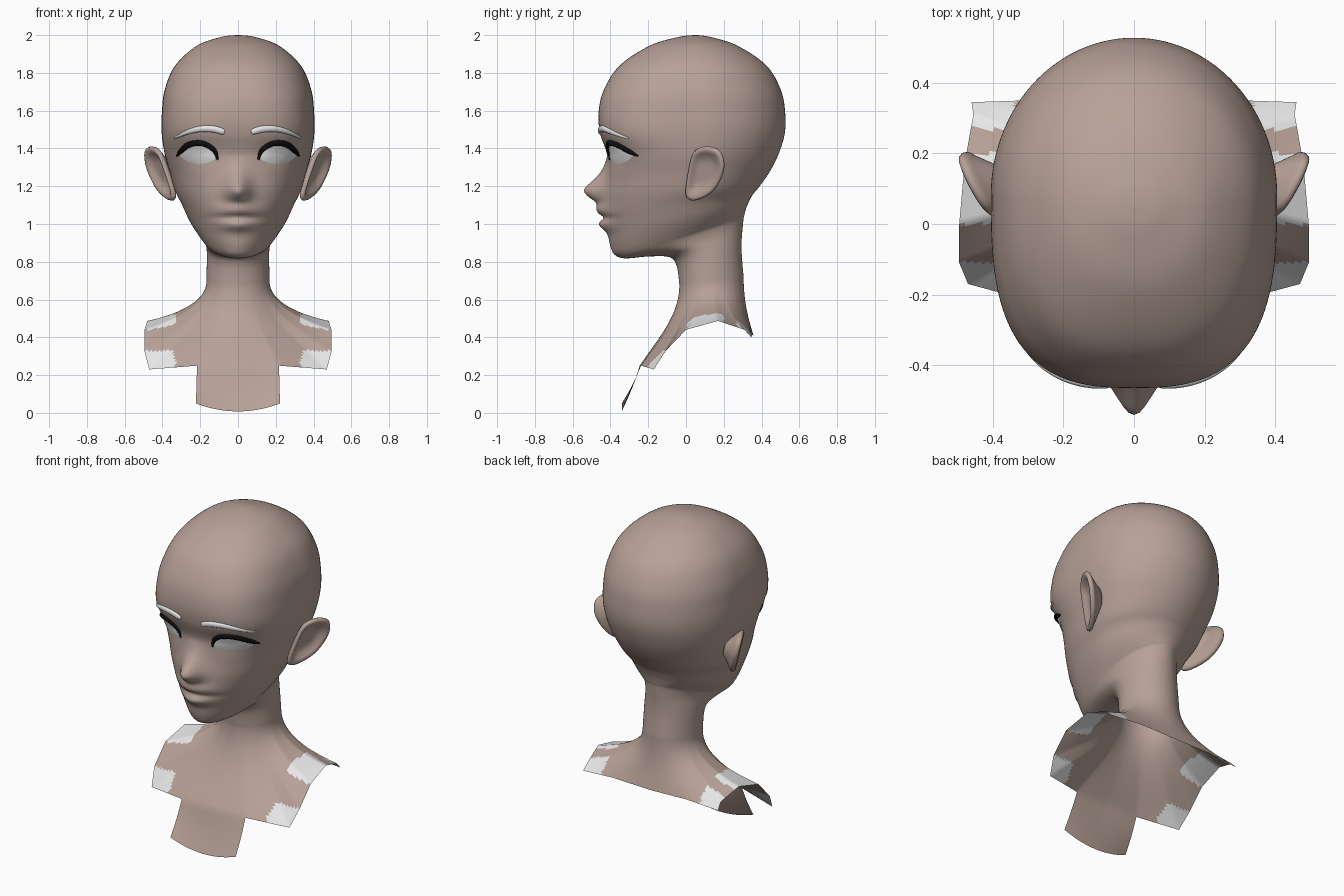
import bpy, bmesh, math
from mathutils import Vector
from mathutils.bvhtree import BVHTree

if "Cube" in bpy.data.objects:
    bpy.data.objects.remove(bpy.data.objects["Cube"])

N = 192          # segments around the head
HALF = N // 2


def material(name, rgb):
    m = bpy.data.materials.new(name)
    m.diffuse_color = (*rgb, 1)
    m.use_nodes = True
    m.node_tree.nodes["Principled BSDF"].inputs["Base Color"].default_value = m.diffuse_color
    return m


SKIN = material("skin", (0.47, 0.355, 0.31))
WHITE = material("white", (0.8, 0.8, 0.8))
BLACK = material("black", (0.004, 0.004, 0.004))


def spline(keys, sub, closed=False):
    """Smooth curve through tuples of any length."""
    n, out = len(keys), []
    for i in range(n if closed else n - 1):
        idx = [i - 1, i, i + 1, i + 2]
        idx = [k % n if closed else min(max(k, 0), n - 1) for k in idx]
        a, b, c, d = (keys[k] for k in idx)
        for s in range(sub):
            t = s / sub
            out.append(tuple(0.5 * (2 * q + (r - p) * t + (2 * p - 5 * q + 4 * r - u) * t * t
                                    + (3 * q - p - 3 * r + u) * t ** 3)
                             for p, q, r, u in zip(a, b, c, d)))
    if not closed:
        out.append(tuple(keys[-1]))
    return out


def lerp_keys(keys, x):
    """Piecewise linear lookup: keys are (position, value...)."""
    if x <= keys[0][0]:
        return keys[0][1:]
    for a, b in zip(keys, keys[1:]):
        if x <= b[0]:
            t = (x - a[0]) / (b[0] - a[0])
            return tuple(p + (q - p) * t for p, q in zip(a[1:], b[1:]))
    return keys[-1][1:]


def make(name, verts, faces, mats, mirror=False, rule=None):
    me = bpy.data.meshes.new(name)
    me.from_pydata([tuple(v) for v in verts], [], faces)
    bm = bmesh.new()
    bm.from_mesh(me)
    bmesh.ops.recalc_face_normals(bm, faces=bm.faces)
    bm.to_mesh(me)
    bm.free()
    for m in mats:
        me.materials.append(m)
    for p in me.polygons:
        p.use_smooth = True
        if rule:
            p.material_index = rule(p.center)
    ob = bpy.data.objects.new(name, me)
    bpy.context.collection.objects.link(ob)
    if mirror:
        ob.modifiers.new("mirror", "MIRROR").use_mirror_merge = False
    return ob


def rings_to_faces(count, n):
    return [(r * n + i, r * n + (i + 1) % n, (r + 1) * n + (i + 1) % n, (r + 1) * n + i)
            for r in range(count - 1) for i in range(n)]


# Head and neck rings: front y, front z, back y, back z, half width, centre y, front roundness
ROWS = [
    (0.04, 2.0, 0.06, 2.0, 0.01, 0.05, 2.0),
    (-0.04, 1.99, 0.13, 1.99, 0.09, 0.05, 2.1),
    (-0.19, 1.945, 0.27, 1.945, 0.215, 0.05, 2.2),
    (-0.35, 1.84, 0.425, 1.84, 0.332, 0.06, 2.4),
    (-0.435, 1.71, 0.502, 1.71, 0.388, 0.07, 2.6),
    (-0.463, 1.59, 0.525, 1.59, 0.403, 0.08, 2.8),
    (-0.455, 1.48, 0.523, 1.48, 0.404, 0.08, 2.9),
    (-0.42, 1.37, 0.49, 1.37, 0.388, 0.07, 2.6),
    (-0.42, 1.26, 0.445, 1.28, 0.36, 0.05, 2.3),
    (-0.437, 1.15, 0.39, 1.2, 0.333, 0.03, 2.1),
    (-0.44, 1.05, 0.35, 1.15, 0.297, 0.0, 1.95),
    (-0.415, 0.95, 0.325, 1.1, 0.263, 0.0, 1.9),
    (-0.40, 0.88, 0.315, 1.07, 0.232, 0.0, 1.85),
    (-0.375, 0.835, 0.31, 1.05, 0.205, 0.0, 1.85),
    (-0.32, 0.818, 0.305, 1.03, 0.185, 0.0, 1.9),
    (-0.20, 0.828, 0.30, 0.98, 0.172, 0.03, 2.0),
    (-0.09, 0.825, 0.295, 0.92, 0.166, 0.08, 2.0),
    (-0.05, 0.78, 0.295, 0.84, 0.165, 0.11, 2.0),
    (-0.035, 0.68, 0.305, 0.72, 0.167, 0.12, 2.0),
]
NOSE = spline([(1.06, 0), (1.09, 0.008), (1.115, 0.03), (1.145, 0.08), (1.18, 0.108),
               (1.225, 0.075), (1.28, 0.03), (1.36, 0)], 5)
# Soft bumps on the face: x, z, spread x, spread z, height (lips, mouth line, eye sockets)
BUMPS = [(0, 1.075, 0.07, 0.024, 0.03), (0, 0.995, 0.06, 0.022, 0.032),
         (0, 1.033, 0.085, 0.010, -0.016),
         (0.21, 1.37, 0.08, 0.05, -0.015), (-0.21, 1.37, 0.08, 0.05, -0.015)]


def sculpt(x, y, z):
    if y > -0.15 or z < 0.86:
        return y
    y -= lerp_keys(NOSE, z)[0] * math.exp(-0.5 * (x / 0.045) ** 2)
    for bx, bz, sx, sz, h in BUMPS:
        y -= h * math.exp(-0.5 * (((x - bx) / sx) ** 2 + ((z - bz) / sz) ** 2))
    return y


verts = []
rows = spline(ROWS, 8)
for yf, zf, yb, zb, w, c, n in rows:
    for i in range(N):
        a = 2 * math.pi * i / N
        sn, cs = math.sin(a), math.cos(a)
        d, e = (c - yf, n) if cs > 0 else (yb - c, 2.0)
        r = (abs(sn / w) ** e + abs(cs / d) ** e) ** (-1 / e)
        x, y = r * sn, c - r * cs
        z = zf + (zb - zf) * (y - yf) / (yb - yf)
        verts.append(Vector((x, sculpt(x, y, z), z)))
count = len(rows)

# Shoulders: flare from the neck to the cut edge (ring index, x, y, z)
EDGE = [(0, 0, -0.245, 0.25), (15, 0.217, -0.238, 0.25), (27, 0.47, -0.17, 0.23),
        (33, 0.495, -0.11, 0.325), (42, 0.495, 0, 0.44), (54, 0.48, 0.17, 0.487),
        (63, 0.455, 0.31, 0.44), (66, 0.46, 0.345, 0.40), (78, 0.25, 0.352, 0.415),
        (96, 0, 0.357, 0.41)]
neck = verts[-N:]
FLARE = 28
for k in range(1, FLARE + 1):
    t = k / FLARE
    h1, h2 = 1 - 3 * t * t + 2 * t ** 3, 3 * t * t - 2 * t ** 3
    h3, h4 = t - 2 * t * t + t ** 3, t ** 3 - t * t
    for i, p in enumerate(neck):
        ex, ey, ez = lerp_keys(EDGE, min(i, N - i))
        q = Vector((ex if i <= HALF else -ex, ey, ez))
        drop = p.z - q.z
        start = Vector((0, 0, -(0.2 + 0.7 * drop)))
        end = Vector((1.4 * (q.x - p.x), 1.4 * (q.y - p.y), -(1.6 * drop - 0.25)))
        verts.append(p * h1 + q * h2 + start * h3 + end * h4)
count += FLARE
faces = rings_to_faces(count, N)
faces.append(tuple(range(N)))

# Chest strip hanging below the front edge
prev = [(count - 1) * N + i % N for i in range(-15, 16)]
top = [verts[i].copy() for i in prev]
for k in range(1, 9):
    s = k / 8
    cur = []
    for p in top:
        zend = 0.008 + 0.042 * (p.x / 0.217) ** 2
        cur.append(len(verts))
        verts.append(Vector((p.x * (1 + 0.025 * s), p.y + (-0.34 + 0.1 * (0.25 - p.z) - p.y) * s
                             + 0.006 * math.sin(math.pi * s), p.z + (zend - p.z) * s)))
    faces += [(prev[j], prev[j + 1], cur[j + 1], cur[j]) for j in range(30)]
    prev = cur


def skin_rule(c):
    # white corner patches around the arm openings
    if abs(c.x) < 0.335 or c.z > 0.7:
        return 0
    return int((c.z < 0.33 and c.y < 0) or 0 < c.y < 0.2 or c.y > 0.27)


make("head_and_shoulders", verts, faces, [SKIN, WHITE], rule=skin_rule)
tree = BVHTree.FromPolygons(verts, faces)


def on_face(x, z):
    hit, nor, _, _ = tree.ray_cast(Vector((x, -2, z)), Vector((0, 1, 0)))
    if hit is None:
        return Vector((x, -0.25, z)), Vector((0, -1, 0))
    return hit, (nor if nor.y < 0 else -nor)


def face_tube(name, keys, mat, depth):
    """Tapered strand lying on the face; keys are x, z, radius."""
    path = spline(keys, 6)
    pts = [on_face(x, z) for x, z, _ in path]
    n, vs = 12, []
    for i, (p, nor) in enumerate(pts):
        tan = (pts[min(i + 1, len(pts) - 1)][0] - pts[max(i - 1, 0)][0]).normalized()
        side = tan.cross(nor).normalized()
        rad = path[i][2]
        for k in range(n):
            a = 2 * math.pi * k / n
            vs.append(p + side * rad * math.cos(a) + nor * rad * depth * math.sin(a))
    fs = rings_to_faces(len(pts), n)
    fs += [tuple(range(n)), tuple(range(len(vs) - n, len(vs)))]
    make(name, vs, fs, [mat], mirror=True)


face_tube("eyebrows", [(0.07, 1.485, 0.006), (0.08, 1.488, 0.016), (0.13, 1.502, 0.018),
                       (0.20, 1.503, 0.016), (0.27, 1.485, 0.012), (0.335, 1.455, 0.005)],
          WHITE, 0.7)
face_tube("eyelashes", [(0.108, 1.34, 0.005), (0.122, 1.385, 0.012), (0.16, 1.417, 0.015),
                        (0.205, 1.43, 0.016), (0.26, 1.42, 0.016), (0.30, 1.387, 0.014),
                        (0.325, 1.36, 0.004)], BLACK, 1.0)

# Eyes: gently bulging discs following the face
outline = spline([(0.118, 1.35), (0.135, 1.395), (0.17, 1.42), (0.21, 1.428), (0.26, 1.418),
                  (0.30, 1.385), (0.308, 1.362), (0.27, 1.332), (0.21, 1.318), (0.155, 1.326)],
                 4, closed=True)
vs = []
for k in range(7):
    s = max(k / 6, 0.01)
    for x, z in outline:
        p, _ = on_face(0.21 + (x - 0.21) * s, 1.37 + (z - 1.37) * s)
        vs.append(p + Vector((0, -0.003 - 0.012 * (1 - s * s), 0)))
m = len(outline)
make("eyes", vs, rings_to_faces(7, m) + [tuple(range(m))], [WHITE], mirror=True)

# Ears: cupped shell, side outline in y and z, tilted outwards
outline = spline([(0.0, 1.15), (0.055, 1.125), (0.15, 1.18), (0.2, 1.29), (0.183, 1.38),
                  (0.115, 1.41), (0.045, 1.385), (0.015, 1.29)], 6, closed=True)
PROFILE = [(0.01, -0.014), (0.35, -0.018), (0.6, -0.010), (0.75, 0.004), (0.88, 0.012),
           (0.97, 0.008), (1.0, -0.003), (0.96, -0.014), (0.85, -0.022), (0.55, -0.05),
           (0.3, -0.075), (0.01, -0.08)]
out_dir = Vector((1, -0.53, -0.25)).normalized()
vs = []
for s, off in PROFILE:
    for y, z in outline:
        y, z = 0.095 + (y - 0.095) * s, 1.275 + (z - 1.275) * s
        vs.append(Vector((0.39 + 0.53 * (y - 0.03) + 0.25 * (z - 1.3), y, z)) + out_dir * off)
m = len(outline)
make("ears", vs, rings_to_faces(len(PROFILE), m) + [tuple(range(m)),
     tuple(range(len(vs) - m, len(vs)))], [SKIN], mirror=True)
